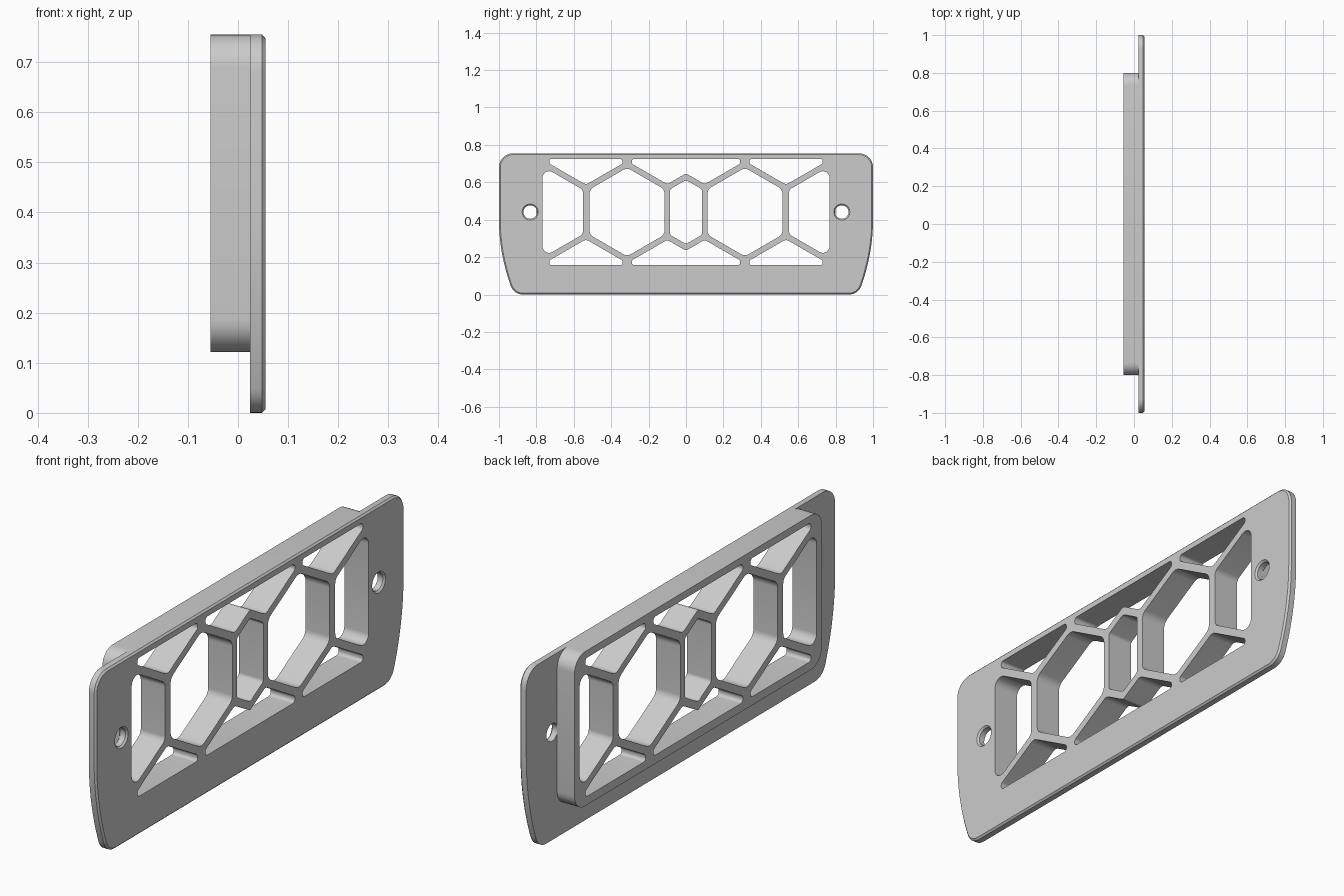
import bpy, bmesh
from math import cos, sin, pi, sqrt
from mathutils import Vector

cube = bpy.data.objects.get("Cube")
if cube:
    bpy.data.objects.remove(cube, do_unlink=True)

grey = bpy.data.materials.new("plain grey")
grey.use_nodes = True
colour = (0.6, 0.6, 0.6, 1)
grey.diffuse_color = colour
grey.node_tree.nodes["Principled BSDF"].inputs["Base Color"].default_value = colour

MID = 0.441                # height of the lattice centre line
SLOPE = 1 / sqrt(3)
BACK, JOIN, CHAMFER, FACE = -0.055, 0.024, 0.048, 0.055


def fillet(corners, steps=8):
    """Round each (y, z, radius) corner of a closed polygon."""
    out = []
    for i, (y, z, r) in enumerate(corners):
        p = Vector((y, z))
        if r == 0:
            out.append(p)
            continue
        a = (Vector(corners[i - 1][:2]) - p).normalized()
        b = (Vector(corners[(i + 1) % len(corners)][:2]) - p).normalized()
        half = a.angle(b) / 2
        reach = r * cos(half) / sin(half)
        mid = p + (a + b).normalized() * r / sin(half)
        start, end = p + a * reach - mid, p + b * reach - mid
        sweep = pi - 2 * half
        for k in range(steps + 1):
            t = k / steps
            out.append(mid + (start * sin((1 - t) * sweep) + end * sin(t * sweep)) / sin(sweep))
    return out


def inset(loop, d):
    """Move a counter-clockwise loop inwards by d."""
    out = []
    for i, p in enumerate(loop):
        a = (p - loop[i - 1]).normalized()
        b = (loop[(i + 1) % len(loop)] - p).normalized()
        n = Vector((-a.y - b.y, a.x + b.x)).normalized()
        out.append(p + n * d / max(0.5, n.dot(Vector((-a.y, a.x)))))
    return out


def circle(y, z, r, n=40):
    return [Vector((y + r * cos(2 * pi * k / n), z + r * sin(2 * pi * k / n))) for k in range(n)]


def mirror_y(corners):
    return [(-y, z, r) for y, z, r in reversed(corners)]


def mirror_z(corners):
    return [(y, 2 * MID - z, r) for y, z, r in reversed(corners)]


def solid(name, walls):
    """Each wall is a stack of (x, loop) rings; flat caps join all walls."""
    bm = bmesh.new()
    caps = ([], [])
    for rings in walls:
        rows = [[bm.verts.new((x, p.x, p.y)) for p in loop] for x, loop in rings]
        n = len(rows[0])
        for low, high in zip(rows, rows[1:]):
            for i in range(n):
                j = (i + 1) % n
                bm.faces.new((low[i], low[j], high[j], high[i]))
        for cap, row in zip(caps, (rows[0], rows[-1])):
            cap += [bm.edges.get((row[i - 1], row[i])) for i in range(n)]
    for cap, side in zip(caps, (-1, 1)):
        bmesh.ops.triangle_fill(bm, use_beauty=True, edges=cap, normal=(side, 0, 0))
    bmesh.ops.recalc_face_normals(bm, faces=bm.faces)
    mesh = bpy.data.meshes.new(name)
    bm.to_mesh(mesh)
    bm.free()
    mesh.materials.append(grey)
    ob = bpy.data.objects.new(name, mesh)
    bpy.context.collection.objects.link(ob)
    bpy.ops.object.select_all(action='DESELECT')
    ob.select_set(True)
    bpy.context.view_layer.objects.active = ob
    bpy.ops.object.shade_smooth_by_angle(angle=pi / 6)


def hexagon(y, w, shoulder, r):
    """Upright hexagonal opening of half width w."""
    tip = shoulder + w * SLOPE
    upper = [(y + w, shoulder, r), (y, tip, r), (y - w, shoulder, r)]
    return upper + mirror_z(upper)


# Lattice openings
TOP, CREST = 0.725, 0.714


def strut_top(y):
    """Upper edge of the diagonal struts around the large cell."""
    return CREST - abs(y - 0.315) * SLOPE


middle_gap = [(0.29, TOP, .014), (-0.29, TOP, .014), (-0.29, strut_top(0.29), .014),
              (-0.1, strut_top(0.1), .025), (0, strut_top(0.1) + 0.1 * SLOPE, .015),
              (0.1, strut_top(0.1), .025), (0.29, strut_top(0.29), .014)]
low = strut_top(0.535)
outer_gap = [(0.73, TOP, .013), (0.34, TOP, .013), (0.34, strut_top(0.34), .013),
             (0.535, low, .03), (0.73, low + 0.195 * SLOPE, .013)]
end_top = [(0.767, 0.685, .035), (0.551, 0.56, .03)]
end_cell = end_top + mirror_z(end_top)
large_cell = hexagon(0.315, 0.2, 0.5625, 0.04)

openings = [hexagon(0, 0.085, 0.563, 0.018), middle_gap, mirror_z(middle_gap)]
for part in (outer_gap, mirror_z(outer_gap), end_cell, large_cell):
    openings += [part, mirror_y(part)]
openings = [fillet(c) for c in openings]

# Raised rear frame
HEIGHT = 0.755
frame = fillet([(0.8, 0.122, .065), (0.8, HEIGHT, .065),
                (-0.8, HEIGHT, .065), (-0.8, 0.122, .065)])
solid("rear_lattice_frame",
      [[(BACK, loop), (JOIN, loop)] for loop in [frame] + openings])

# Face plate with bowed sides, chamfered rim and countersunk screw holes
side = [(0.922, 0, .07)]
for k in range(9):
    z = 0.1 + 0.3 * k / 8
    side.append((1 - 0.5 * (0.4 - z) ** 2, z, 0))
side.append((1, HEIGHT, .075))
outline = fillet(side + mirror_y(side))
walls = [[(JOIN, outline), (CHAMFER, outline), (FACE, inset(outline, 0.007))]]
walls += [[(JOIN, loop), (FACE, loop)] for loop in openings]
for y in (-0.833, 0.833):
    hole = circle(y, MID, 0.036)
    walls.append([(JOIN, hole), (CHAMFER, hole), (FACE, circle(y, MID, 0.043))])
solid("face_plate", walls)
